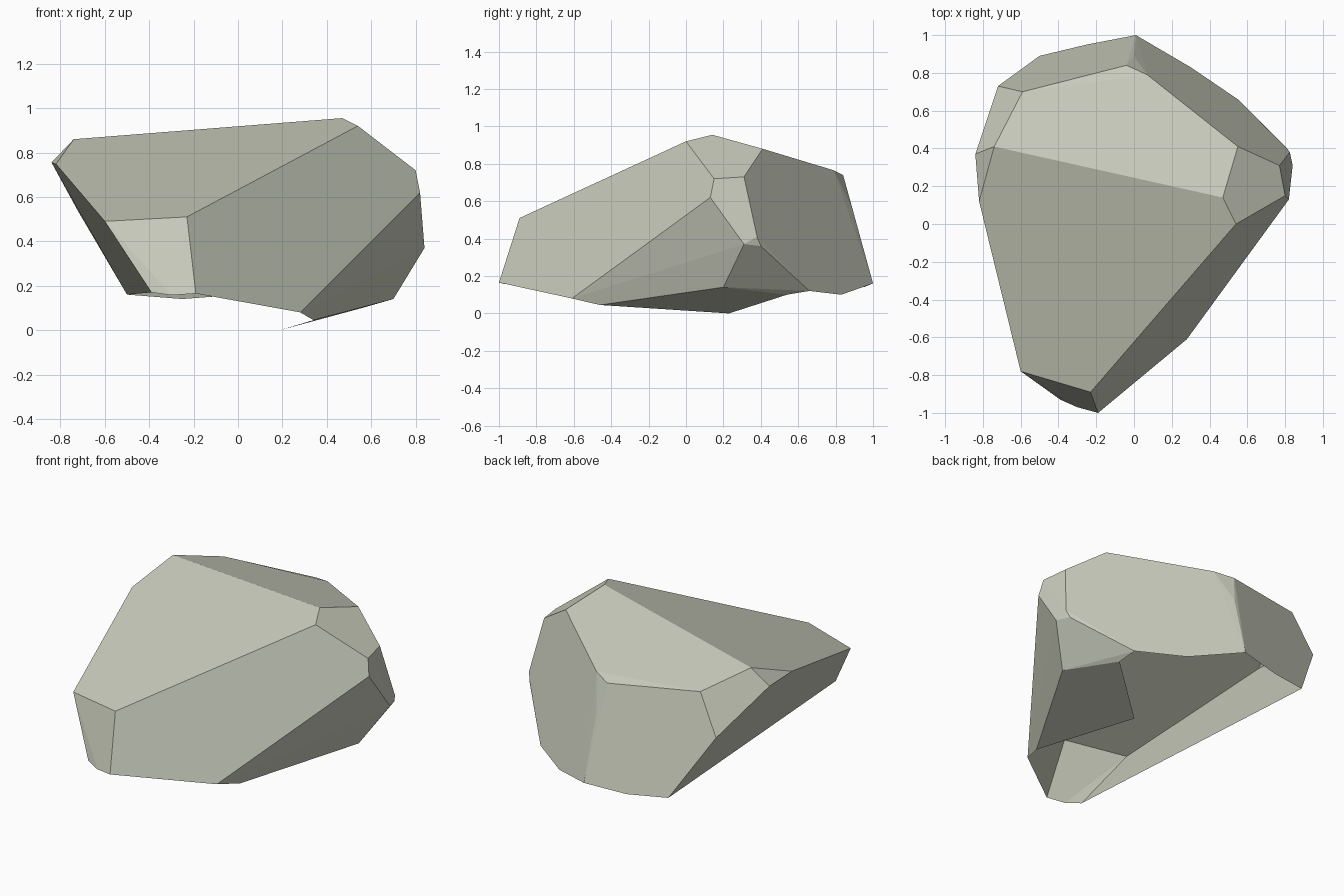
import bpy
import bmesh
from math import radians
from mathutils import Vector

# Remove the default cube only
default_cube = bpy.data.objects.get("Cube")
if default_cube:
    bpy.data.objects.remove(default_cube, do_unlink=True)


def make_material(name, colour):
    material = bpy.data.materials.new(name)
    material.use_nodes = True
    material.diffuse_color = colour
    shader = next(n for n in material.node_tree.nodes if n.type == "BSDF_PRINCIPLED")
    shader.inputs["Base Color"].default_value = colour
    shader.inputs["Roughness"].default_value = 0.9
    return material


# Corners of the sloping top facets
crown = [
    (-.74, .41, .86), (.47, .14, .955), (.54, 0, .92), (.55, .41, .88),
    (.07, .79, .765), (-.04, .84, .74), (0, .89, .56), (-.59, .7, .78),
]

# Corners around the widest part of the stone
left_flank = [
    (.8, .15, .72), (.77, .31, .73), (.82, .13, .62),
    (.84, .31, .37), (.825, .38, .41), (.81, .4, .36), (.7, .2, .14),
]
right_flank = [(-.84, .37, .755), (-.82, .12, .748), (-.72, .73, .535)]
nose = [(-.6, -.78, .49), (-.23, -.89, .51)]

# Uneven lower rim around the open underside
front_rim = [(-.39, -.93, .17), (-.3, -.97, .157), (-.19, -1, .165), (.28, -.61, .08)]
left_rim = [(.34, -.46, .045), (.27, -.37, .03), (.19, .23, 0), (.32, .46, .05), (.56, .54, .1)]
back_rim = [(.55, .66, .12), (.3, .83, .1), (.01, 1, .16), (-.25, .95, .14), (-.5, .89, .16)]
right_rim = [(-.36, .23, .02), (-.33, -.39, .025)]


def build_stone(name, body_points, rim_points, material):
    """Wrap a faceted hull around the corners and leave the underside open."""
    bm = bmesh.new()
    for point in body_points:
        bm.verts.new(Vector(point))
    rim = {bm.verts.new(Vector(point)) for point in rim_points}
    bmesh.ops.convex_hull(bm, input=list(bm.verts))
    bmesh.ops.recalc_face_normals(bm, faces=list(bm.faces))

    # Faces spanning only the rim close the base, so take them away
    base = [face for face in bm.faces if all(vert in rim for vert in face.verts)]
    bmesh.ops.delete(bm, geom=base, context="FACES")
    loose = [vert for vert in bm.verts if not vert.link_faces]
    bmesh.ops.delete(bm, geom=loose, context="VERTS")

    # Merge nearly flat neighbours into broad clean facets
    bmesh.ops.dissolve_limit(
        bm, angle_limit=radians(3), use_dissolve_boundaries=False,
        verts=list(bm.verts), edges=list(bm.edges),
    )
    mesh = bpy.data.meshes.new(name)
    bm.to_mesh(mesh)
    bm.free()
    mesh.materials.append(material)
    stone = bpy.data.objects.new(name, mesh)
    bpy.context.collection.objects.link(stone)
    return stone


stone_colour = make_material("pale_grey_green_stone", (.58, .6, .5, 1))
build_stone(
    "boulder",
    crown + left_flank + right_flank + nose,
    front_rim + left_rim + back_rim + right_rim,
    stone_colour,
)
